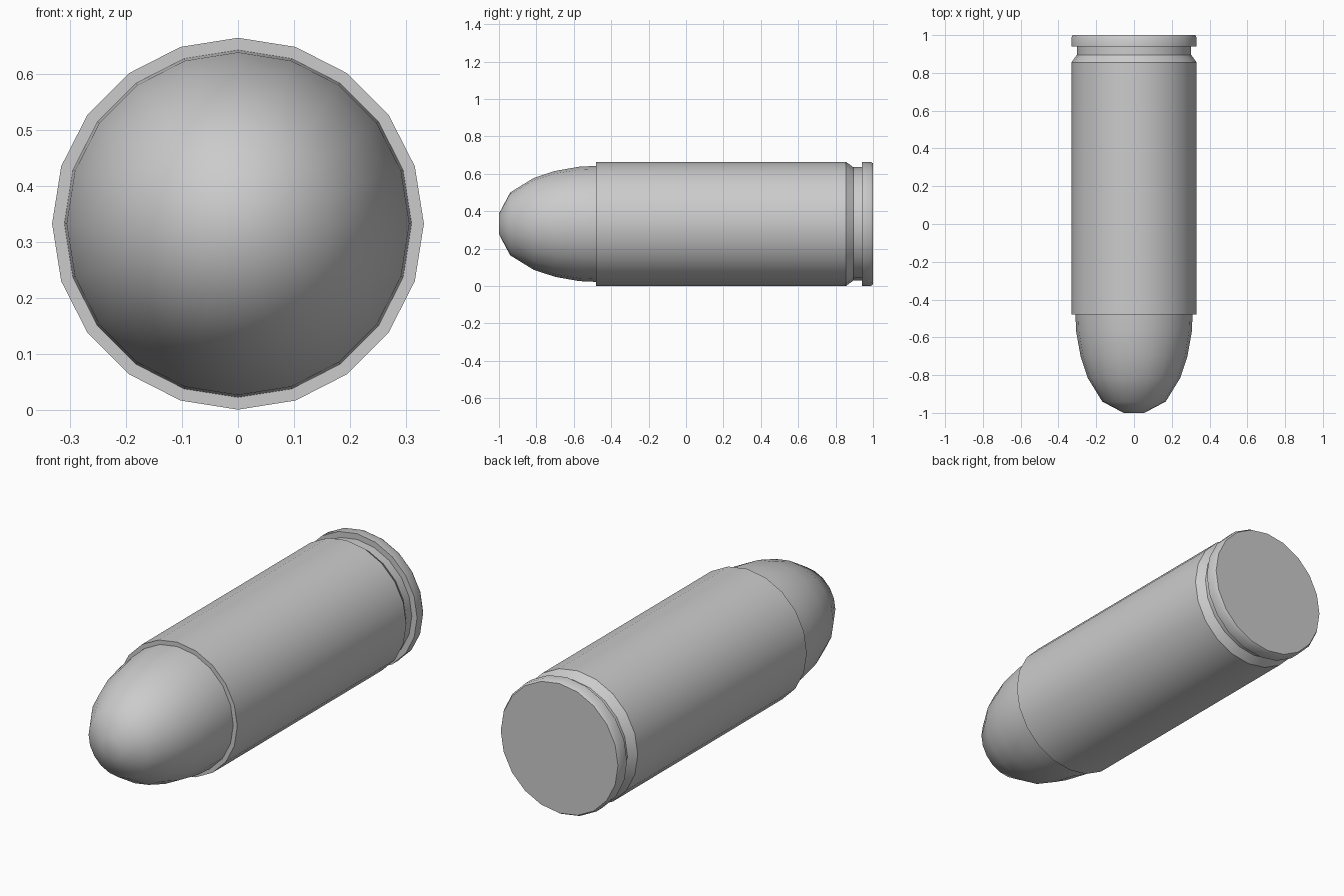
import bpy, bmesh
from math import cos, sin, pi, radians

if "Cube" in bpy.data.objects:
    bpy.data.objects.remove(bpy.data.objects["Cube"])

CZ = 0.332  # height of the long axis


def lathe(name, profile, sides):
    """Revolve (y, radius) points around the long axis and cap both ends."""
    bm = bmesh.new()
    rings = [[bm.verts.new((r * cos(2 * pi * i / sides + pi / 2), y,
                            CZ + r * sin(2 * pi * i / sides + pi / 2)))
              for i in range(sides)] for y, r in profile]
    for a, b in zip(rings, rings[1:]):
        for i in range(sides):
            j = (i + 1) % sides
            bm.faces.new((a[i], a[j], b[j], b[i]))
    bm.faces.new(rings[0])
    bm.faces.new(rings[-1])
    bmesh.ops.recalc_face_normals(bm, faces=bm.faces[:])
    mesh = bpy.data.meshes.new(name)
    bm.to_mesh(mesh)
    bm.free()
    ob = bpy.data.objects.new(name, mesh)
    bpy.context.collection.objects.link(ob)
    bpy.ops.object.select_all(action='DESELECT')
    ob.select_set(True)
    bpy.context.view_layer.objects.active = ob
    bpy.ops.object.shade_smooth_by_angle(angle=radians(35))
    return ob


# rounded nose, seated slightly inside the case mouth
lathe("bullet_nose", [(-1.0, 0.055), (-0.94, 0.168), (-0.815, 0.245),
                      (-0.70, 0.283), (-0.57, 0.306), (-0.46, 0.311)], 20)

# case with mouth lip, extraction groove and rim
lathe("case", [(-0.48, 0.30), (-0.48, 0.332), (0.855, 0.332), (0.895, 0.303),
               (0.94, 0.303), (0.94, 0.332), (0.987, 0.332), (1.0, 0.324)], 20)
